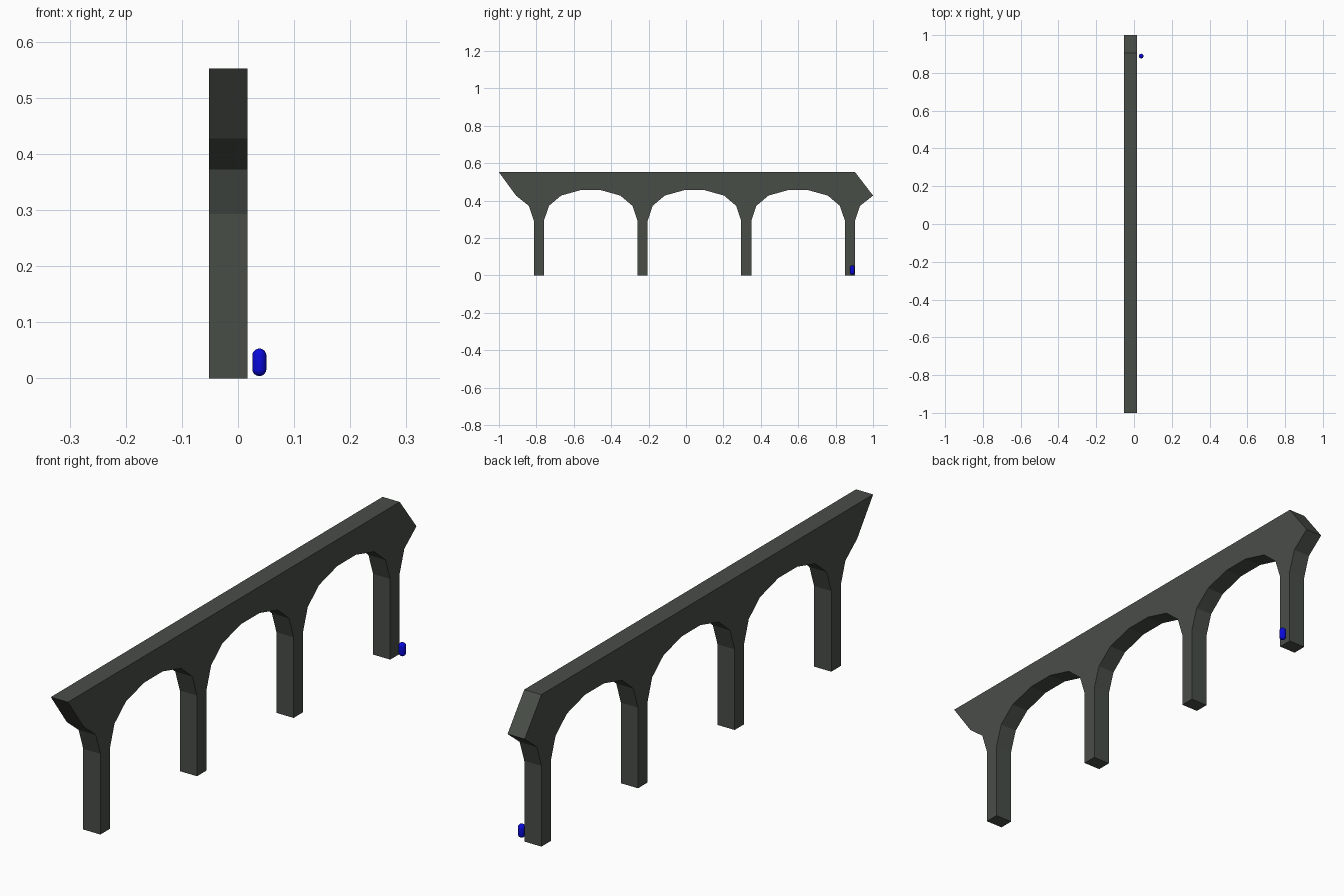
import bpy, bmesh, math

if "Cube" in bpy.data.objects:
    bpy.data.objects.remove(bpy.data.objects["Cube"])


def material(name, rgb):
    m = bpy.data.materials.new(name)
    m.diffuse_color = (*rgb, 1)
    m.use_nodes = True
    m.node_tree.nodes["Principled BSDF"].inputs["Base Color"].default_value = m.diffuse_color
    return m


def add_object(name, bm, mat):
    bmesh.ops.recalc_face_normals(bm, faces=bm.faces)
    mesh = bpy.data.meshes.new(name)
    bm.to_mesh(mesh)
    bm.free()
    mesh.materials.append(mat)
    obj = bpy.data.objects.new(name, mesh)
    bpy.context.collection.objects.link(obj)
    return obj


stone = material("dark grey stone", (0.066, 0.075, 0.064))
blue = material("blue", (0.003, 0.003, 0.72))

# Viaduct outline in the y-z plane: four piers joined by three faceted arches
X0, X1, TOP = -0.052, 0.017, 0.552
PIER, SPACING, FIRST = 0.0545, 0.5545, -0.814
half_arch = [(0.0, 0.0), (0.0, 0.293), (0.0265, 0.372), (0.0915, 0.427), (0.196, 0.456)]
span = SPACING - PIER

outline = [(-1.0, TOP), (-0.909, 0.427), (FIRST - 0.0265, 0.372),
           (FIRST, 0.293), (FIRST, 0.0)]
for i in range(3):
    a = FIRST + PIER + i * SPACING
    outline += [(a + d, z) for d, z in half_arch]
    outline += [(a + span - d, z) for d, z in reversed(half_arch)]
end = FIRST + PIER + 3 * SPACING
outline += [(end, 0.0), (end, 0.293), (end + 0.0265, 0.372), (1.0, 0.427), (end, TOP)]

bm = bmesh.new()
face = bm.faces.new([bm.verts.new((X0, y, z)) for y, z in outline])
ext = bmesh.ops.extrude_face_region(bm, geom=[face], use_keep_orig=True)
for v in ext["geom"]:
    if isinstance(v, bmesh.types.BMVert):
        v.co.x = X1
add_object("viaduct", bm, stone)

# Small blue capsule beside the last pier: a sphere pulled apart at its middle
R, Z0, Z1 = 0.0125, 0.004, 0.053
bm = bmesh.new()
bmesh.ops.create_uvsphere(bm, u_segments=24, v_segments=13, radius=R)
for v in bm.verts:
    v.co.z += math.copysign((Z1 - Z0) / 2 - R, v.co.z)
bmesh.ops.translate(bm, verts=bm.verts, vec=(0.038, 0.889, (Z0 + Z1) / 2))
for f in bm.faces:
    f.smooth = True
add_object("capsule", bm, blue)
